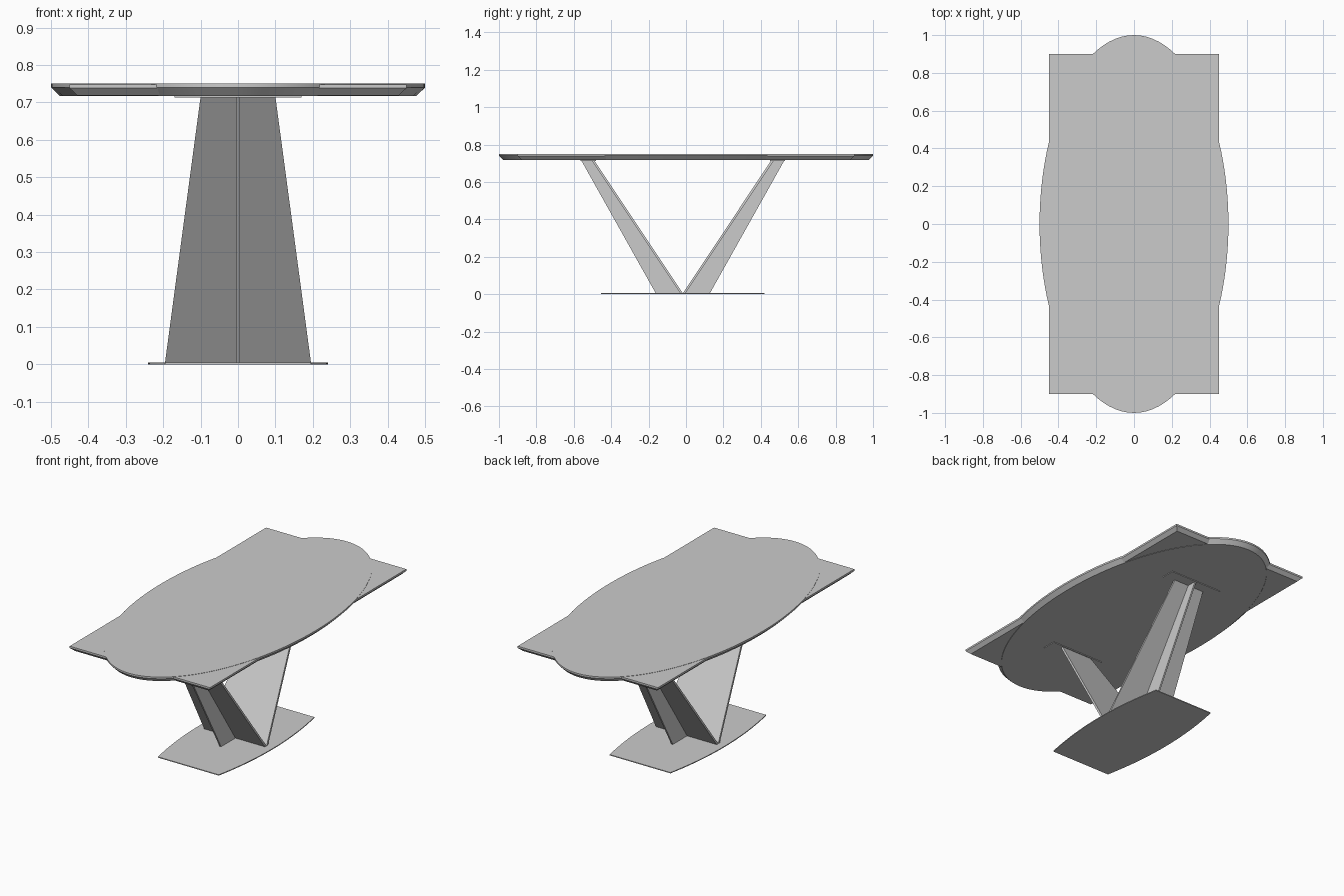
import bpy, bmesh
from math import cos, sin, pi

if "Cube" in bpy.data.objects:
    bpy.data.objects.remove(bpy.data.objects["Cube"])

CY = -0.017      # centre line of the pedestal in y


def loft(name, rings):
    """Closed solid through a stack of (outline, z) rings with equal point counts."""
    bm = bmesh.new()
    loops = [[bm.verts.new((x, y, z)) for x, y in pts] for pts, z in rings]
    n = len(loops[0])
    for a, b in zip(loops, loops[1:]):
        for i in range(n):
            j = (i + 1) % n
            bm.faces.new((a[i], a[j], b[j], b[i]))
    bm.faces.new(loops[0][::-1])
    bm.faces.new(loops[-1])
    bmesh.ops.recalc_face_normals(bm, faces=bm.faces)
    me = bpy.data.meshes.new(name)
    bm.to_mesh(me)
    bm.free()
    ob = bpy.data.objects.new(name, me)
    bpy.context.collection.objects.link(ob)
    return ob


def ellipse(rx, ry, n=96):
    return [(rx * cos(2 * pi * i / n), ry * sin(2 * pi * i / n)) for i in range(n)]


def rect(hx, y0, y1):
    return [(-hx, y0), (hx, y0), (hx, y1), (-hx, y1)]


# Oval top and the rectangular top overlapping it, both chamfered underneath
oval = loft("oval_top", [(ellipse(0.477, 0.977), 0.717),
                         (ellipse(0.5, 1.0), 0.74),
                         (ellipse(0.5, 1.0), 0.75)])
loft("rectangular_top", [(rect(0.43, -0.88, 0.88), 0.7185),
                         (rect(0.45, -0.9, 0.9), 0.738),
                         (rect(0.45, -0.9, 0.9), 0.7485)])

# Floor plate: straight ends, bowed long sides
side = [(0.195 + 0.045 * (1 - t * t), CY + 0.438 * t)
        for t in [-1 + i / 10 for i in range(21)]]
outline = side + [(-x, y) for x, y in reversed(side)]
loft("floor_plate", [(outline, 0.0), (outline, 0.005)])

# V legs: a tapered slanted panel with a thin stiffening fin outside
for tag, s in (("front", -1), ("back", 1)):
    def span(hx, a, b):
        return rect(hx, CY + s * a, CY + s * b)
    loft(tag + "_leg_panel", [(span(0.195, 0.0, 0.014), 0.005),
                              (span(0.10, 0.473, 0.487), 0.715)])
    loft(tag + "_leg_fin", [(span(0.005, 0.012, 0.145), 0.005),
                            (span(0.005, 0.485, 0.543), 0.715)])
    plate = span(0.17, 0.465, 0.547)
    loft(tag + "_mounting_plate", [(plate, 0.713), (plate, 0.718)])

# Smooth the oval rim only
bpy.context.view_layer.objects.active = oval
oval.select_set(True)
bpy.ops.object.shade_smooth_by_angle()
